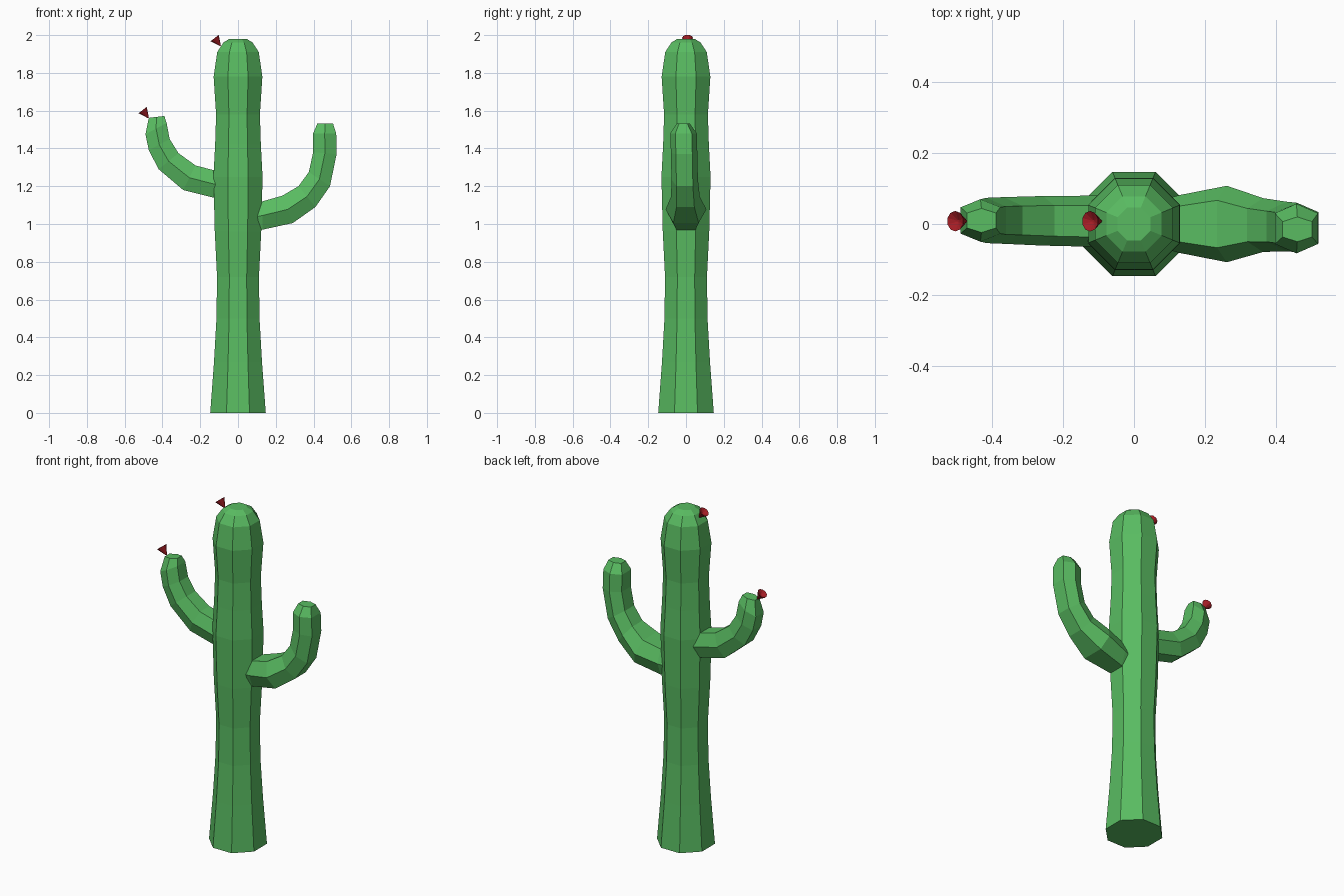
import bpy, bmesh, math
from mathutils import Vector

if "Cube" in bpy.data.objects:
    bpy.data.objects.remove(bpy.data.objects["Cube"], do_unlink=True)


def make_material(name, colour):
    mat = bpy.data.materials.new(name)
    mat.use_nodes = True
    mat.diffuse_color = colour
    bsdf = next(n for n in mat.node_tree.nodes if n.type == "BSDF_PRINCIPLED")
    bsdf.inputs["Base Color"].default_value = colour
    bsdf.inputs["Roughness"].default_value = 0.8
    return mat


green = make_material("cactus green", (0.10, 0.50, 0.12, 1))
red = make_material("flower red", (0.37, 0.012, 0.018, 1))


def loft(name, rings, mat):
    """Skin a list of equal-length vertex rings and cap both ends."""
    bm = bmesh.new()
    loops = [[bm.verts.new(p) for p in ring] for ring in rings]
    n = len(loops[0])
    for a, b in zip(loops, loops[1:]):
        for i in range(n):
            j = (i + 1) % n
            bm.faces.new((a[i], a[j], b[j], b[i]))
    bm.faces.new(loops[0][::-1])
    bm.faces.new(loops[-1])
    bmesh.ops.recalc_face_normals(bm, faces=bm.faces)
    mesh = bpy.data.meshes.new(name)
    bm.to_mesh(mesh)
    bm.free()
    mesh.materials.append(mat)
    obj = bpy.data.objects.new(name, mesh)
    bpy.context.collection.objects.link(obj)
    return obj


def octagon(half_width, z):
    r = half_width / math.cos(math.pi / 8)
    angles = [math.pi / 8 + k * math.pi / 4 for k in range(8)]
    return [(r * math.cos(a), r * math.sin(a), z) for a in angles]


def arm_ring(inner, outer, y, half):
    """Hexagon with flat inner and outer sides and a ridge on each flank."""
    (xi, zi), (xo, zo) = inner, outer
    xm, zm, f = (xi + xo) / 2, (zi + zo) / 2, half * 0.62
    return [(xi, y - f, zi), (xi, y + f, zi), (xm, y + half, zm),
            (xo, y + f, zo), (xo, y - f, zo), (xm, y - half, zm)]


# Trunk: octagonal column, waisted, with a rounded top
trunk_profile = [(0.147, 0), (0.127, 0.27), (0.114, 0.5), (0.111, 0.72),
                 (0.123, 0.96), (0.13, 1.25), (0.121, 1.42), (0.116, 1.58),
                 (0.129, 1.78), (0.11, 1.91), (0.078, 1.96), (0.046, 1.98)]
loft("trunk", [octagon(w, z) for w, z in trunk_profile], green)

# Left arm
loft("left_arm", [arm_ring(*s) for s in [
    ((0.05, 1.11), (0.05, 0.95), 0, 0.06),
    ((0.13, 1.12), (0.13, 0.97), 0, 0.082),
    ((0.235, 1.15), (0.29, 1.005), 0, 0.108),
    ((0.32, 1.2), (0.41, 1.09), -0.003, 0.076),
    ((0.375, 1.275), (0.487, 1.2), -0.007, 0.07),
    ((0.398, 1.38), (0.522, 1.37), -0.01, 0.07),
    ((0.398, 1.48), (0.52, 1.48), -0.013, 0.07),
    ((0.42, 1.532), (0.503, 1.532), -0.015, 0.035)]], green)

# Right arm
loft("right_arm", [arm_ring(*s) for s in [
    ((-0.05, 1.27), (-0.05, 1.12), 0.008, 0.072),
    ((-0.13, 1.285), (-0.13, 1.14), 0.008, 0.072),
    ((-0.225, 1.31), (-0.29, 1.18), 0.009, 0.07),
    ((-0.315, 1.375), (-0.42, 1.29), 0.01, 0.066),
    ((-0.362, 1.45), (-0.472, 1.39), 0.01, 0.064),
    ((-0.378, 1.535), (-0.49, 1.475), 0.01, 0.06),
    ((-0.39, 1.572), (-0.472, 1.562), 0.01, 0.034)]], green)


# Flowers: small cones, point on the cactus, with a hollowed bloom
def flower(name, tip, base):
    tip, base = Vector(tip), Vector(base)
    axis = (base - tip).normalized()
    side = Vector((0, 1, 0))
    up = axis.cross(side)

    def ring(centre, r):
        angles = [k * math.pi / 5 for k in range(10)]
        return [centre + side * r * math.cos(a) + up * r * math.sin(a) for a in angles]

    return loft(name, [ring(tip, 0.003), ring(base, 0.029),
                       ring(base - axis * 0.015, 0.004)], red)


flower("trunk_flower", (-0.093, 0.008, 1.944), (-0.124, 0.008, 1.984))
flower("right_arm_flower", (-0.474, 0.008, 1.562), (-0.505, 0.008, 1.603))
